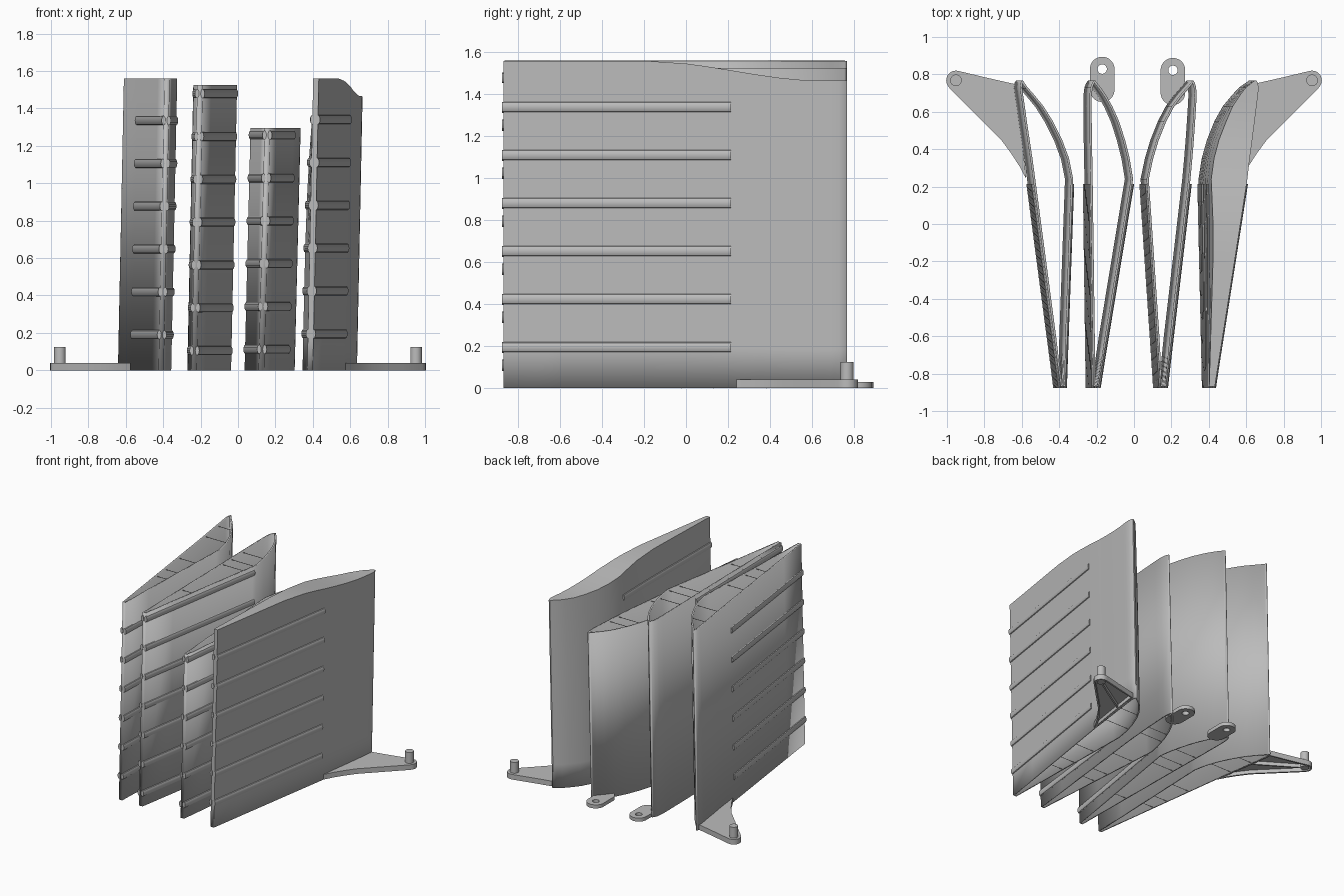
import bpy, bmesh, math
from mathutils import Vector

cube = bpy.data.objects.get("Cube")
if cube:
    bpy.data.objects.remove(cube, do_unlink=True)

grey = bpy.data.materials.new("plain grey")
grey.use_nodes = True
grey.diffuse_color = (0.5, 0.5, 0.5, 1)
grey.node_tree.nodes["Principled BSDF"].inputs["Base Color"].default_value = (0.5, 0.5, 0.5, 1)

TAIL, SHOULDER, NOSE = -0.87, 0.24, 0.767
LEAN = 0.032
# chord stations shared by every blade, with the two wall positions per blade
STATIONS = [TAIL, SHOULDER, .35, .45, .55, .63, .69, .73, .755, NOSE]
REFINED = sorted(STATIONS + [-.6, -.2, 0, .1, .2])


def lerp_table(xs, y):
    for i in range(len(STATIONS) - 1):
        a, b = STATIONS[i], STATIONS[i + 1]
        if y <= b:
            return xs[i] + (xs[i + 1] - xs[i]) * (y - a) / (b - a)
    return xs[-1]


def clamp(t):
    return max(0.0, min(1.0, t))


def finish(name, bm, thickness=0, smooth=True):
    mesh = bpy.data.meshes.new(name)
    bm.to_mesh(mesh)
    bm.free()
    mesh.materials.append(grey)
    ob = bpy.data.objects.new(name, mesh)
    bpy.context.collection.objects.link(ob)
    if smooth:
        bpy.ops.object.select_all(action='DESELECT')
        ob.select_set(True)
        bpy.context.view_layer.objects.active = ob
        bpy.ops.object.shade_smooth_by_angle(angle=math.radians(35))
    if thickness:
        mod = ob.modifiers.new("wall", 'SOLIDIFY')
        mod.thickness = thickness
        mod.offset = -1
    return ob


class Blade:
    def __init__(self, name, height, low, high, rib_start, rib_count, bays, tip=False):
        self.name, self.height, self.tip = name, height, tip
        self.low, self.high = low, high
        self.ribs = [rib_start + i * .229 for i in range(rib_count)]
        self.bays = bays

    def top(self, y):
        t = clamp((y + .2) / .85) if self.tip else 0
        return self.height - .095 * t * t * (3 - 2 * t)

    def wall(self, side, y, z):
        f = z / self.height
        x = lerp_table(self.high if side else self.low, y) + LEAN * f
        if self.tip and not side:      # closed tip is pinched on one side
            x += .042 * f ** 4 * clamp((y - TAIL) / .8) * clamp((NOSE - y) / .2)
        return Vector((x, y, z))

    # thin hollow skin
    def build_skin(self):
        bm = bmesh.new()
        loop = [(1, y) for y in REFINED] + [(0, y) for y in reversed(REFINED)]
        layers = 8 if self.tip else 1
        rows = [[bm.verts.new(self.wall(s, y, self.top(y) * k / layers)) for s, y in loop]
                for k in range(layers + 1)]
        n = len(loop)
        for a, b in zip(rows, rows[1:]):
            for i in range(n):
                j = (i + 1) % n
                bm.faces.new((a[i], a[j], b[j], b[i]))
        if self.tip:
            r = rows[-1]
            for i in range(n // 2 - 1):
                bm.faces.new((r[i], r[i + 1], r[n - 2 - i], r[n - 1 - i]))
        finish(self.name + "_skin", bm, .012)

    # rounded stiffeners running from the tail to the shoulder
    def build_ribs(self):
        bm = bmesh.new()
        seg, steps = 12, 8
        for z in self.ribs:
            for side in (0, 1):
                rings = []
                for k in range(steps + 1):
                    y = TAIL - .006 + (.22 - TAIL) * k / steps
                    c = self.wall(side, max(y, TAIL), z)
                    rings.append([bm.verts.new((c.x + .011 * math.cos(a), y, z + .024 * math.sin(a)))
                                  for a in (math.tau * i / seg for i in range(seg))])
                for a, b in zip(rings, rings[1:]):
                    for i in range(seg):
                        j = (i + 1) % seg
                        bm.faces.new((a[i], b[i], b[j], a[j]))
                bm.faces.new(rings[0])
                bm.faces.new(rings[-1][::-1])
        bmesh.ops.recalc_face_normals(bm, faces=bm.faces)
        finish(self.name + "_ribs", bm)

    # slanted open frames zigzagging up the inside
    def build_frames(self, levels=4):
        bm = bmesh.new()
        limit = self.height * (.9 if self.tip else .995)
        faces = []
        for front, back in self.bays:
            for k in range(levels):
                ya, yb = (front, back) if k % 2 else (back, front)
                za, zb = limit * k / levels + .003, limit * (k + 1) / levels
                corners = [self.wall(0, ya, za), self.wall(1, ya, za),
                           self.wall(1, yb, zb), self.wall(0, yb, zb)]
                for i, dx in enumerate((.005, -.005, -.005, .005)):
                    corners[i].x += dx
                faces.append(bm.faces.new([bm.verts.new(c) for c in corners]))
        bmesh.ops.inset_individual(bm, faces=faces, thickness=.016)
        bmesh.ops.delete(bm, geom=faces, context='FACES')
        finish(self.name + "_inner_frames", bm, .005, smooth=False)


outer_bays = [(.49, .58), (.25, .385), (-.18, -.02), (-.32, -.23), (-.52, -.36)]
blades = [
    Blade("right_outer_blade", 1.56,
          [-.425, -.572, -.587, -.602, -.617, -.628, -.637, -.642, -.638, -.63],
          [-.397, -.357, -.379, -.416, -.466, -.516, -.565, -.6, -.618, -.625],
          .19, 6, outer_bays),
    Blade("right_inner_blade", 1.525,
          [-.25, -.265, -.267, -.269, -.27, -.271, -.27, -.265, -.255, -.245],
          [-.22, -.037, -.055, -.08, -.112, -.148, -.182, -.21, -.23, -.24],
          .105, 7, [(.25, .38), (.15, .235), (.01, .13), (-.6, -.385)]),
    Blade("left_inner_blade", 1.295,
          [.11, .035, .058, .088, .128, .17, .215, .25, .272, .281],
          [.14, .27, .28, .288, .295, .3, .303, .3, .293, .286],
          .112, 6, [(.61, .72), (.41, .5), (.25, .4), (-.13, .05), (-.31, -.21), (-.41, -.34)]),
    Blade("left_outer_blade", 1.56,
          [.37, .345, .362, .39, .43, .475, .525, .562, .598, .615],
          [.4, .575, .588, .602, .615, .625, .633, .636, .632, .625],
          .195, 6, outer_bays, tip=True),
]
for blade in blades:
    blade.build_skin()
    blade.build_ribs()
    blade.build_frames()


# outrigger bracket with a hollow underside, a stiffener and an upright pin
def bracket(name, sign):
    pin = Vector((.952, .768, 0))
    outline = [(.576, .24), (.61, .305), (.655, .375), (.71, .45), (.79, .53), (.88, .62), (.985, .725)]
    outline += [(pin.x + .052 * math.cos(math.radians(a)), pin.y + .052 * math.sin(math.radians(a)))
                for a in range(-30, 106, 15)]
    outline += [(.8, .785), (.637, .748), (.638, .73), (.605, .5)]
    bm = bmesh.new()
    base = bm.faces.new([bm.verts.new((sign * x, y, 0)) for x, y in outline])
    made = bmesh.ops.extrude_face_region(bm, geom=[base], use_keep_orig=True)["geom"]
    bmesh.ops.translate(bm, vec=(0, 0, .04), verts=[g for g in made if isinstance(g, bmesh.types.BMVert)])
    bmesh.ops.recalc_face_normals(bm, faces=bm.faces)
    under = min(bm.faces, key=lambda f: f.calc_center_median().z)
    bmesh.ops.inset_region(bm, faces=[under], thickness=.013)
    lower = bmesh.ops.extrude_discrete_faces(bm, faces=[under])["faces"][0]
    bmesh.ops.translate(bm, vec=(0, 0, .028), verts=lower.verts[:])
    bmesh.ops.remove_doubles(bm, verts=bm.verts, dist=.0005)
    finish(name, bm)

    bm = bmesh.new()
    bmesh.ops.create_cube(bm, size=1)
    start, end = Vector((sign * .62, .56, .018)), Vector((sign * pin.x, pin.y, .018))
    span = end - start
    bmesh.ops.scale(bm, vec=(span.length, .012, .034), verts=bm.verts)
    ob = finish(name + "_stiffener", bm, smooth=False)
    ob.location = (start + end) / 2
    ob.rotation_euler.z = math.atan2(span.y, span.x)

    bm = bmesh.new()
    bmesh.ops.create_cone(bm, cap_ends=True, segments=32, radius1=.031, radius2=.031, depth=.122)
    ob = finish(name + "_pin", bm)
    ob.location = (sign * pin.x, pin.y, .064)


bracket("left_bracket", 1)
bracket("right_bracket", -1)


# rounded lug with a bolt hole
def lug(name, cx, cy, stretch, seg=32):
    bm = bmesh.new()
    rings = []
    for radius, z, pull in ((.025, 0, 0), (.066, 0, stretch), (.066, .028, stretch), (.025, .028, 0)):
        ring = []
        for i in range(seg):
            a = math.tau * (i + .5) / seg
            drop = pull if math.sin(a) < 0 else 0
            ring.append(bm.verts.new((cx + radius * math.cos(a), cy + radius * math.sin(a) - drop, z)))
        rings.append(ring)
    for a, b in zip(rings, rings[1:] + rings[:1]):
        for i in range(seg):
            j = (i + 1) % seg
            bm.faces.new((a[i], b[i], b[j], a[j]))
    bmesh.ops.recalc_face_normals(bm, faces=bm.faces)
    finish(name, bm)


lug("right_lug", -.17, .828, .11)
lug("left_lug", .208, .822, .12)
